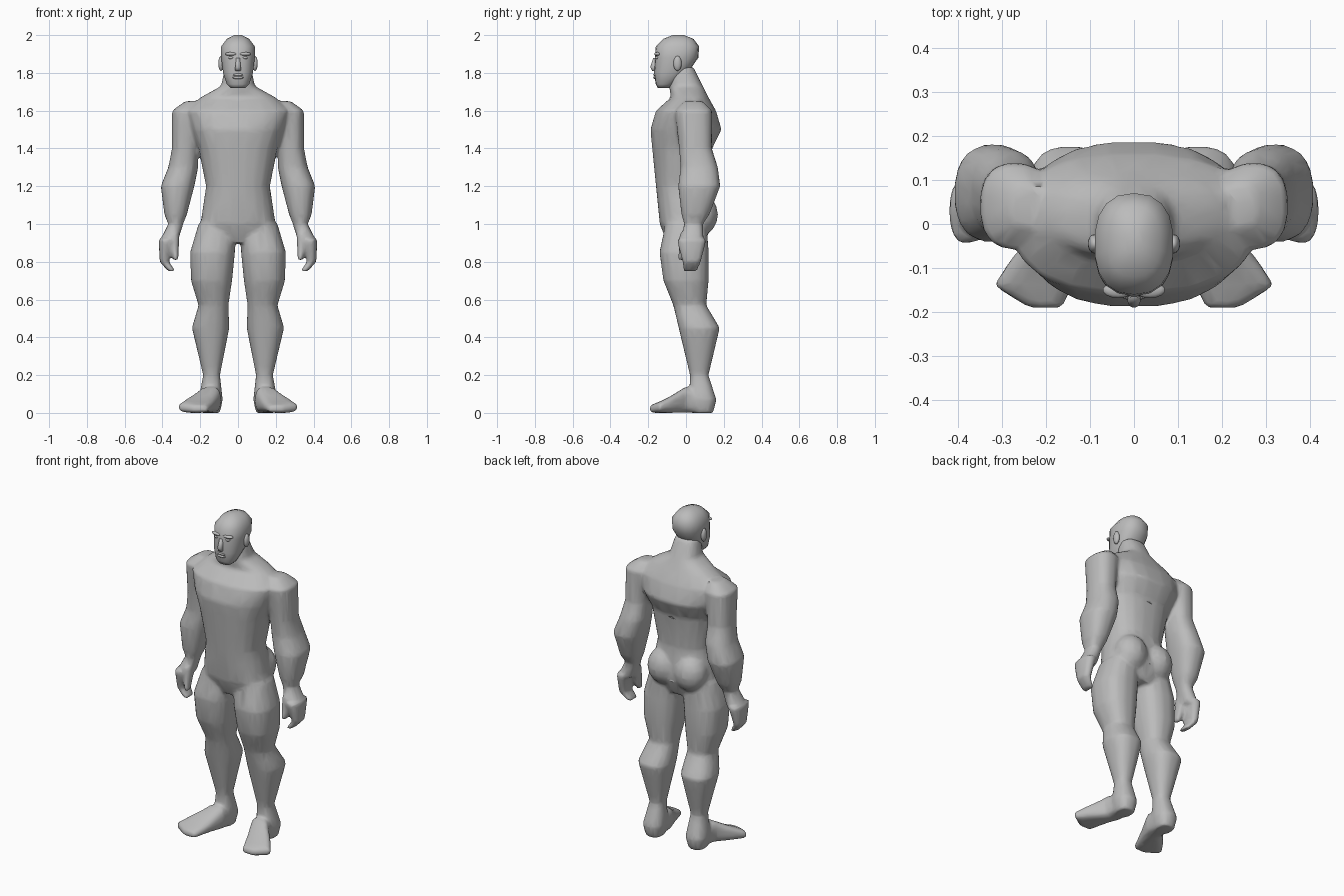
import bpy
import bmesh
from math import cos, sin, tau, copysign
from mathutils import Matrix, Vector

default_cube = bpy.data.objects.get("Cube")
if default_cube:
    bpy.data.objects.remove(default_cube, do_unlink=True)

grey = bpy.data.materials.new("plain_grey")
grey.use_nodes = True
grey.diffuse_color = (.5, .5, .5, 1)
shader = grey.node_tree.nodes["Principled BSDF"]
shader.inputs["Base Color"].default_value = grey.diffuse_color


def rounded(angle, power):
    """Return a point on a unit superellipse."""
    across, along = cos(angle), sin(angle)
    return (copysign(abs(across) ** (2 / power), across),
            copysign(abs(along) ** (2 / power), along))


def skin_rings(bm, loops):
    """Bridge neighbouring vertex loops and cap both ends."""
    for lower, upper in zip(loops, loops[1:]):
        lower_next = lower[1:] + lower[:1]
        upper_next = upper[1:] + upper[:1]
        for quad in zip(lower, lower_next, upper_next, upper):
            bm.faces.new(quad)
    bm.faces.new(loops[0])
    bm.faces.new(loops[-1])


def loft(bm, rings, power=2.4, sides=16, side=1, lengthwise=False):
    """Skin rings of (position, centre x, centre depth, half width, half depth)."""
    loops = []
    for position, centre, middle, width, depth in rings:
        loop = []
        for step in range(sides):
            across, along = rounded(tau * (step + .5) / sides, power)
            point = Vector((side * (centre + across * width), middle + along * depth, position))
            if lengthwise:
                point = point.xzy
            loop.append(bm.verts.new(point))
        loops.append(loop)
    skin_rings(bm, loops)


def limb(bm, rings, flatness, side=1):
    """Loft rings of (z, x, y, radius) whose depth is a fixed multiple of the radius."""
    loft(bm, [(z, x, y, radius, radius * flatness) for z, x, y, radius in rings], side=side)


def trunk(bm, rings, sides):
    """Loft rings of (z, y, half width, half depth) on the centre line."""
    loft(bm, [(z, 0, y, width, depth) for z, y, width, depth in rings], sides=sides)


def ball(bm, centre, size):
    """Add an ellipsoid."""
    matrix = Matrix.Translation(centre) @ Matrix.Diagonal(Vector(size).to_4d())
    bmesh.ops.create_uvsphere(bm, u_segments=14, v_segments=8, radius=1, matrix=matrix)


def finish(bm, name):
    """Turn the bmesh into a smooth grey object."""
    bmesh.ops.recalc_face_normals(bm, faces=bm.faces)
    mesh = bpy.data.meshes.new(name)
    bm.to_mesh(mesh)
    bm.free()
    mesh.materials.append(grey)
    mesh.shade_smooth()
    part = bpy.data.objects.new(name, mesh)
    bpy.context.collection.objects.link(part)
    return part


def add_torso(bm):
    trunk(bm, [
        (.9, 0, .1, .1), (1, 0, .2, .14), (1.2, -.02, .17, .14),
        (1.4, -.02, .21, .16), (1.5, 0, .25, .19), (1.6, 0, .28, .16),
        (1.67, .02, .2, .1), (1.73, 0, .09, .09), (1.83, -.02, .07, .06)], sides=20)


def add_arm(bm, side):
    limb(bm, [
        (1.65, .24, .04, .04), (1.6, .27, .04, .08), (1.4, .28, .05, .07),
        (1.3, .29, .07, .08), (1.2, .32, .07, .09), (1.05, .33, .05, .06),
        (1, .33, .04, .04), (.9, .37, .03, .05)], flatness=1.25, side=side)


def add_hand(bm, side):
    # Curled fingers, then the thumb
    limb(bm, [(.92, .38, .03, .04), (.8, .39, .03, .025), (.75, .35, .02, .02)],
         flatness=2, side=side)
    limb(bm, [(.95, .34, .01, .03), (.81, .33, -.02, .015)], flatness=1.5, side=side)


def add_leg(bm, side):
    limb(bm, [
        (1, .11, 0, .1), (.85, .135, -.01, .12), (.7, .14, 0, .11),
        (.57, .13, .02, .08), (.45, .145, .07, .1), (.2, .14, .07, .045),
        (.07, .145, .09, .065), (0, .145, .09, .05)], flatness=1.1, side=side)


def add_foot(bm, side):
    # Rings run from heel to toe; each stands on the ground
    sections = [(.1, .14, .05, .1), (0, .15, .06, .14), (-.08, .2, .08, .09),
                (-.14, .23, .09, .06), (-.19, .2, .04, .04)]
    loft(bm, [(y, x, height / 2, width, height / 2) for y, x, width, height in sections],
         power=3, side=side, lengthwise=True)


def add_buttock(bm, side):
    ball(bm, (side * .09, .08, 1.05), (.1, .09, .11))


def fuse(part):
    """Merge overlapping volumes into one soft continuous skin."""
    remesh = part.modifiers.new("fuse", "REMESH")
    remesh.mode = "VOXEL"
    remesh.voxel_size = .01
    remesh.use_smooth_shade = True
    soften = part.modifiers.new("soften", "SMOOTH")
    soften.factor = .5
    soften.iterations = 8
    reduce = part.modifiers.new("reduce", "DECIMATE")
    reduce.ratio = .12
    reduce.use_symmetry = True
    reduce.symmetry_axis = "X"


# Torso, limbs, hands and feet
body_mesh = bmesh.new()
add_torso(body_mesh)
for body_side in (1, -1):
    for add_part in (add_arm, add_hand, add_leg, add_foot, add_buttock):
        add_part(body_mesh, body_side)
fuse(finish(body_mesh, "body"))

# Head
head_mesh = bmesh.new()
trunk(head_mesh, [
    (1.72, -.12, .04, .03), (1.74, -.11, .06, .05), (1.8, -.08, .08, .09),
    (1.88, -.05, .09, .115), (1.94, -.045, .09, .115), (1.98, -.04, .06, .08),
    (2, -.04, .02, .03)], sides=18)
finish(head_mesh, "head")

# Nose
nose_mesh = bmesh.new()
limb(nose_mesh, [(1.88, 0, -.16, .01), (1.83, 0, -.17, .015), (1.81, 0, -.16, .015)],
     flatness=1.3)
finish(nose_mesh, "nose")

# Lips
lips_mesh = bmesh.new()
for lip_height in (1.79, 1.775):
    ball(lips_mesh, (0, -.16, lip_height), (.03, .014, .008))
finish(lips_mesh, "lips")

# Paired features of the face
features = {
    "brow": ((.036, -.15, 1.9), (.035, .018, .01)),
    "eye": ((.036, -.15, 1.88), (.016, .014, .008)),
    "ear": ((.09, -.045, 1.85), (.015, .022, .04)),
}
for feature, (place, size) in features.items():
    for label, direction in (("left", 1), ("right", -1)):
        feature_mesh = bmesh.new()
        ball(feature_mesh, Vector(place) * Vector((direction, 1, 1)), size)
        finish(feature_mesh, label + "_" + feature)
